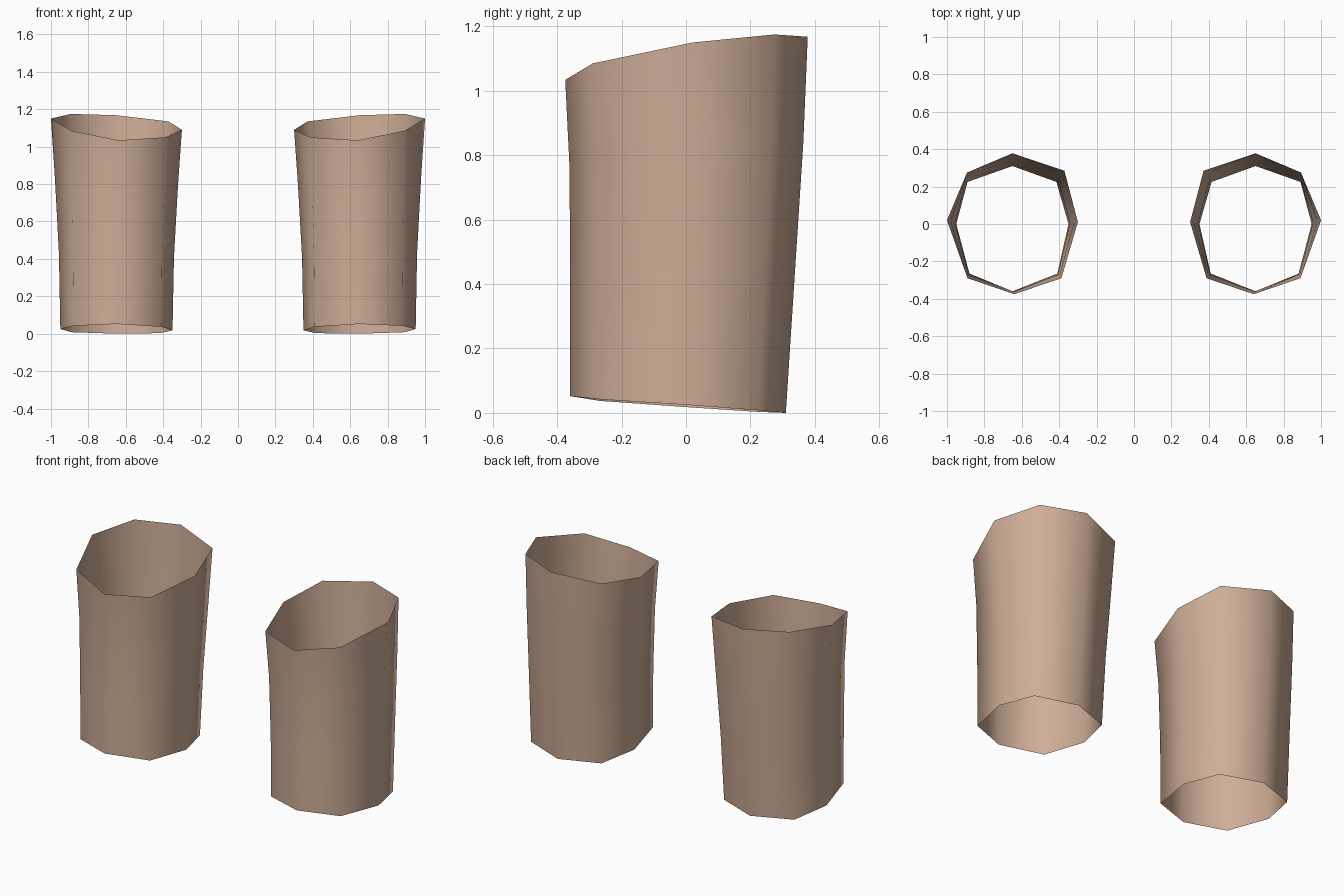
import bpy, bmesh
from mathutils import Vector

if "Cube" in bpy.data.objects:
    bpy.data.objects.remove(bpy.data.objects["Cube"])

skin = bpy.data.materials.new("warm tan")
skin.diffuse_color = (0.62, 0.42, 0.31, 1)
skin.use_nodes = True
skin.node_tree.nodes["Principled BSDF"].inputs["Base Color"].default_value = skin.diffuse_color

# Slanted octagonal rims of the right-hand cuff, matching order around the tube
bottom = [(.65, .31, .0), (.89, .225, .008), (.95, .0, .025), (.88, -.265, .042),
          (.65, -.36, .052), (.41, -.265, .037), (.35, .0, .018), (.415, .225, .003)]
top = [(.65, .378, 1.168), (.893, .275, 1.175), (1, .02, 1.15), (.89, -.29, 1.085),
       (.64, -.375, 1.034), (.388, -.29, 1.05), (.30, .01, 1.09), (.372, .285, 1.135)]
# Each ring: share of height, share of sideways flare, share of back flare, share of front flare
levels = [(0, 0, 0, 0), (.36, .15, .40, 0), (.72, .58, .80, .1), (1, 1, 1, 1)]


def cuff(name, side):
    bm = bmesh.new()
    rings = []
    for h, fx, fb, ff in levels:
        ring = []
        for a, b in zip(bottom, top):
            fy = fb if a[1] >= 0 else ff
            ring.append(bm.verts.new((side * (a[0] + (b[0] - a[0]) * fx),
                                      a[1] + (b[1] - a[1]) * fy,
                                      a[2] + (b[2] - a[2]) * h)))
        rings.append(ring)
    for lo, hi in zip(rings, rings[1:]):
        for i in range(8):
            j = (i + 1) % 8
            f = bm.faces.new((lo[i], lo[j], hi[j], hi[i]))
            f.smooth = True
            # Point every face away from the tube's axis
            f.normal_update()
            c = f.calc_center_median()
            if f.normal.dot(Vector((c.x - side * .65, c.y, 0))) < 0:
                f.normal_flip()
    me = bpy.data.meshes.new(name)
    bm.to_mesh(me)
    bm.free()
    me.materials.append(skin)
    bpy.context.collection.objects.link(bpy.data.objects.new(name, me))


cuff("right_cuff", 1)
cuff("left_cuff", -1)
